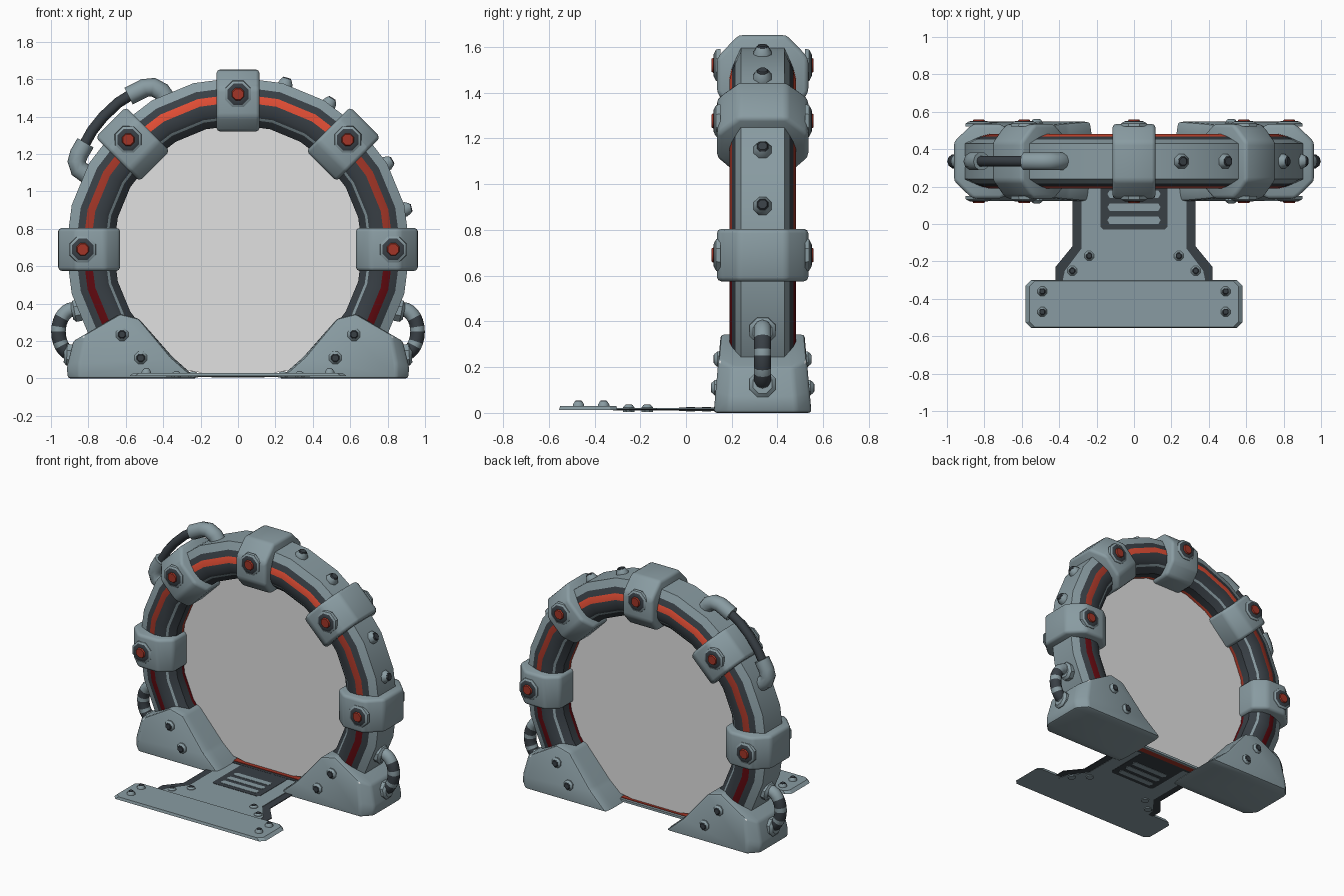
import bpy, bmesh, math
from mathutils import Vector

if "Cube" in bpy.data.objects:
    bpy.data.objects.remove(bpy.data.objects["Cube"])

def mat(name, r, g, b):
    m = bpy.data.materials.new(name)
    m.diffuse_color = (r, g, b, 1.0)
    m.use_nodes = True
    m.node_tree.nodes["Principled BSDF"].inputs["Base Color"].default_value = m.diffuse_color
    return m

GREY, DARK, RED, RED_MID, RED_LOW, FILM, WORN = range(7)
MATS = [mat("blue_grey_metal", 0.25, 0.33, 0.36), mat("dark_metal", 0.04, 0.05, 0.06),
        mat("bright_red", 0.76, 0.075, 0.035), mat("medium_red", 0.36, 0.036, 0.02),
        mat("deep_red", 0.12, 0.003, 0.005), mat("portal_grey", 0.75, 0.75, 0.75),
        mat("worn_edge_white", 0.75, 0.76, 0.76)]
CY, CZ = 0.335, 0.69          # ring centre
CENTRE = Vector((0, CY, CZ))

def finish(name, bm, angle=35, normals=True):
    if normals:
        bmesh.ops.recalc_face_normals(bm, faces=bm.faces[:])
    me = bpy.data.meshes.new(name)
    bm.to_mesh(me)
    bm.free()
    for m in MATS:
        me.materials.append(m)
    me.shade_smooth()
    me.set_sharp_from_angle(angle=math.radians(angle))
    ob = bpy.data.objects.new(name, me)
    bpy.context.collection.objects.link(ob)
    return ob

def bridge(bm, a, b, mats):
    n = len(a)
    for i in range(n):
        f = bm.faces.new((a[i], a[(i + 1) % n], b[(i + 1) % n], b[i]))
        f.material_index = mats[i] if isinstance(mats, list) else mats

def loft(name, rings, mats, caps=(0, 0), bevel=0, angle=35, worn=None):
    """Skin a list of point rings; mats gives one colour per step."""
    bm = bmesh.new()
    vs = [[bm.verts.new(p) for p in ring] for ring in rings]
    for i in range(len(vs) - 1):
        bridge(bm, vs[i], vs[i + 1], mats[i])
    for ring, m in ((vs[0], caps[0]), (vs[-1], caps[1])):
        bm.faces.new(ring).material_index = m
    bmesh.ops.recalc_face_normals(bm, faces=bm.faces[:])
    if bevel:
        res = bmesh.ops.bevel(bm, geom=bm.edges[:], offset=bevel, segments=2,
                              profile=0.5, affect='EDGES', clamp_overlap=True)
        for f in res['faces']:
            f.normal_update()
            if worn and worn(f):
                f.material_index = WORN
    return finish(name, bm, angle)

def lathe(name, loc, direction, prof, mats, cap, n=8):
    """Turned fitting: prof is (radius, height) along a direction."""
    q = Vector(direction).to_track_quat('Z', 'Y')
    rings = []
    for r, h in prof:
        rings.append([Vector(loc) + q @ Vector((r * math.cos(a), r * math.sin(a), h))
                      for a in [math.tau * (k + 0.5) / n for k in range(n)]])
    return loft(name, rings, mats, (GREY, cap), angle=40)

def bolt(name, loc, direction, r=0.036, h=0.028):
    lathe(name, loc, direction,
          [(r, -0.015), (r, h * 0.3), (r * 0.66, h * 0.85), (r * 0.6, h * 0.85), (r * 0.5, h)],
          [GREY, GREY, DARK, DARK], DARK)

def tube(name, pts, radii, mats, n=10):
    """Pipe along points (x, z) in the ring plane."""
    rings = []
    for i, (x, z) in enumerate(pts):
        a, b = pts[max(i - 1, 0)], pts[min(i + 1, len(pts) - 1)]
        t = Vector((b[0] - a[0], 0, b[1] - a[1])).normalized()
        side = Vector((t.z, 0, -t.x))
        rings.append([Vector((x, CY, z)) + radii[i] * (side * math.cos(w) + Vector((0, math.sin(w), 0)))
                      for w in [math.tau * k / n for k in range(n)]])
    return loft(name, rings, mats, angle=50)

def slab(name, half, z0, z1, m, shrink=1.0):
    """Flat plate from the right half outline, mirrored over x = 0."""
    pts = half + [(-x, y) for x, y in reversed(half)]
    cy = sum(p[1] for p in pts) / len(pts)
    low = [Vector((x, y, z0)) for x, y in pts]
    top = [Vector((x * shrink, cy + (y - cy) * shrink, z1)) for x, y in pts]
    return loft(name, [low, top], [m], (m, m), angle=20)

def radial(deg):
    a = math.radians(deg)
    return Vector((math.cos(a), 0, math.sin(a)))

# Ring: striped cross-section swept from foot to foot
half = [(0.92, 0.095), (0.87, 0.118), (0.832, 0.134), (0.79, 0.145), (0.735, 0.14),
        (0.715, 0.127), (0.702, 0.118), (0.665, 0.08), (0.665, 0.022)]
hm = [GREY, DARK, RED, DARK, DARK, GREY, DARK, DARK]
prof = [(r, -y) for r, y in half] + [(r, y) for r, y in reversed(half)]
edge_mats = hm + [RED] + hm[::-1] + [GREY]
steps = [-45 + 15 * i for i in range(19)]
rings = [[CENTRE + radial(d) * r + Vector((0, y, 0)) for r, y in prof] for d in steps]
step_mats = []
for d in steps[:-1]:
    h = math.sin(math.radians(d + 7.5))
    red = RED_LOW if h < 0 else RED_MID if h < 0.7 else RED
    step_mats.append([red if m == RED else m for m in edge_mats])
loft("ring", rings, step_mats, (DARK, DARK), angle=38)

# Portal film, trimmed flat just above the threshold
bm = bmesh.new()
film = [CENTRE + radial(7.5 * i) * 0.70 for i in range(48)]
for p in film:
    p.z = max(p.z, 0.028)
bm.faces.new([bm.verts.new(p) for p in film]).material_index = FILM
finish("portal_film", bm, normals=False)

# Clamps with red-centred studs on both sides
cp = [(0.962, 0.105), (0.89, 0.175), (0.86, 0.2), (0.71, 0.2), (0.63, 0.135)]
cp = [(r, -y) for r, y in cp] + [(r, y) for r, y in reversed(cp)]
for i in range(5):
    rad = radial(45 * i)
    tan = Vector((-rad.z, 0, rad.x))
    loft("clamp_%d" % i,
         [[CENTRE + rad * r + tan * t + Vector((0, y, 0)) for r, y in cp] for t in (-0.115, 0.115)],
         [GREY], bevel=0.022, angle=45)
    for s in (-1, 1):
        lathe("clamp_stud_%d" % i, CENTRE + rad * 0.83 + Vector((0, s * 0.195, 0)), (0, s, 0),
              [(0.078, -0.01), (0.075, 0.008), (0.062, 0.015), (0.05, 0.02), (0.036, 0.02), (0.031, 0.028)],
              [GREY, GREY, DARK, DARK, RED_MID], RED_MID)

# Bolts along the outer rim, right side only
for d in (74, 58, 30, 13.5):
    bolt("rim_bolt", CENTRE + radial(d) * 0.91, radial(d), 0.042, 0.045)

# Feet (outer corners chamfered) with bolts, and the banded side hoses
foot = [(0.22, 0.0), (0.91, 0.0), (0.915, 0.06), (0.88, 0.20), (0.63, 0.345), (0.53, 0.32), (0.35, 0.115)]
face = [(0.23, 0.0), (0.85, 0.0), (0.85, 0.08), (0.82, 0.235), (0.63, 0.345), (0.53, 0.32), (0.36, 0.115)]
for s in (1, -1):
    side = "right" if s > 0 else "left"
    loft("foot_" + side,
         [[Vector((s * x, CY + k * (w - 0.09 * z), z)) for x, z in shape]
          for shape, k, w in ((face, -1, 0.214), (foot, -1, 0.15), (foot, 1, 0.15), (face, 1, 0.214))],
         [GREY] * 3, bevel=0.014,
         worn=lambda f: 0.4 < abs(f.normal.y) < 0.8 and f.normal.z > 0.3
         and f.calc_center_median().z > 0.22 and abs(f.calc_center_median().x) > 0.66)
    for k in (-1, 1):
        for x, z in ((0.62, 0.235), (0.52, 0.11)):
            bolt("foot_bolt_" + side, (s * x, CY + k * (0.212 - 0.09 * z), z), (0, k, 0), 0.036, 0.024)
    path = []
    for i in range(15):
        a = math.pi * i / 14
        path.append((s * (0.88 + 0.08 * math.sin(a)), 0.25 + 0.12 * math.cos(a)))
    tube("side_hose_" + side, path, [0.039] * 15,
         [DARK if i in (4, 5, 7, 8, 10, 11) else GREY for i in range(14)])
    for x, z, dz in ((0.845, 0.365, -0.2), (0.885, 0.125, 0.05)):
        lathe("hose_fitting_" + side, (s * x, CY, z), (s, 0, dz),
              [(0.062, -0.02), (0.062, 0.03), (0.045, 0.045)], [GREY, GREY], GREY)

# Upper left pipe: dark tube between two grey elbows
tube("pipe_elbow_top", [(-0.38, 1.49), (-0.41, 1.535), (-0.455, 1.558), (-0.50, 1.553), (-0.585, 1.51)],
     [0.05] * 5, [GREY] * 4)
tube("pipe_elbow_bottom", [(-0.815, 1.26), (-0.85, 1.20), (-0.862, 1.16), (-0.85, 1.12), (-0.80, 1.085)],
     [0.05] * 5, [GREY] * 4)
tube("pipe", [(-0.56, 1.525), (-0.64, 1.475), (-0.72, 1.40), (-0.78, 1.325), (-0.83, 1.235)],
     [0.029] * 5, [DARK] * 4)

# Ramp: front plate, neck, dark trim and grille (both seen from below too)
slab("ramp_front_plate", [(0.55, -0.555), (0.58, -0.525), (0.58, -0.33), (0.55, -0.30)],
     0.012, 0.030, GREY, 0.965)
slab("ramp_trim", [(0.42, -0.32), (0.42, -0.23), (0.33, -0.12), (0.33, 0.30)], 0.012, 0.017, DARK)
slab("ramp_neck", [(0.385, -0.32), (0.37, -0.25), (0.28, -0.13), (0.28, 0.30)], 0.010, 0.021, GREY)
slab("ramp_grille", [(0.165, -0.03), (0.18, -0.015), (0.18, 0.29)], 0.008, 0.023, DARK)
for y in (0.02, 0.09, 0.16):
    slab("grille_bar", [(0.13, y - 0.02), (0.142, y), (0.13, y + 0.02)], 0.006, 0.025, GREY)
for s in (1, -1):
    for x, y in ((0.49, -0.36), (0.49, -0.47), (0.24, -0.17), (0.33, -0.25)):
        big = x > 0.4
        bolt("ramp_bolt", (s * x, y, 0.028 if big else 0.019), (0, 0, 1), 0.027, 0.026 if big else 0.018)

# Red threshold light under the film with a grey lip behind it
slab("threshold_light", [(0.30, 0.31), (0.30, 0.352)], 0.008, 0.028, RED_MID)
slab("threshold_lip", [(0.30, 0.352), (0.30, 0.37)], 0.008, 0.024, GREY)
slab("threshold_front", [(0.30, 0.29), (0.30, 0.31)], 0.008, 0.024, DARK)
